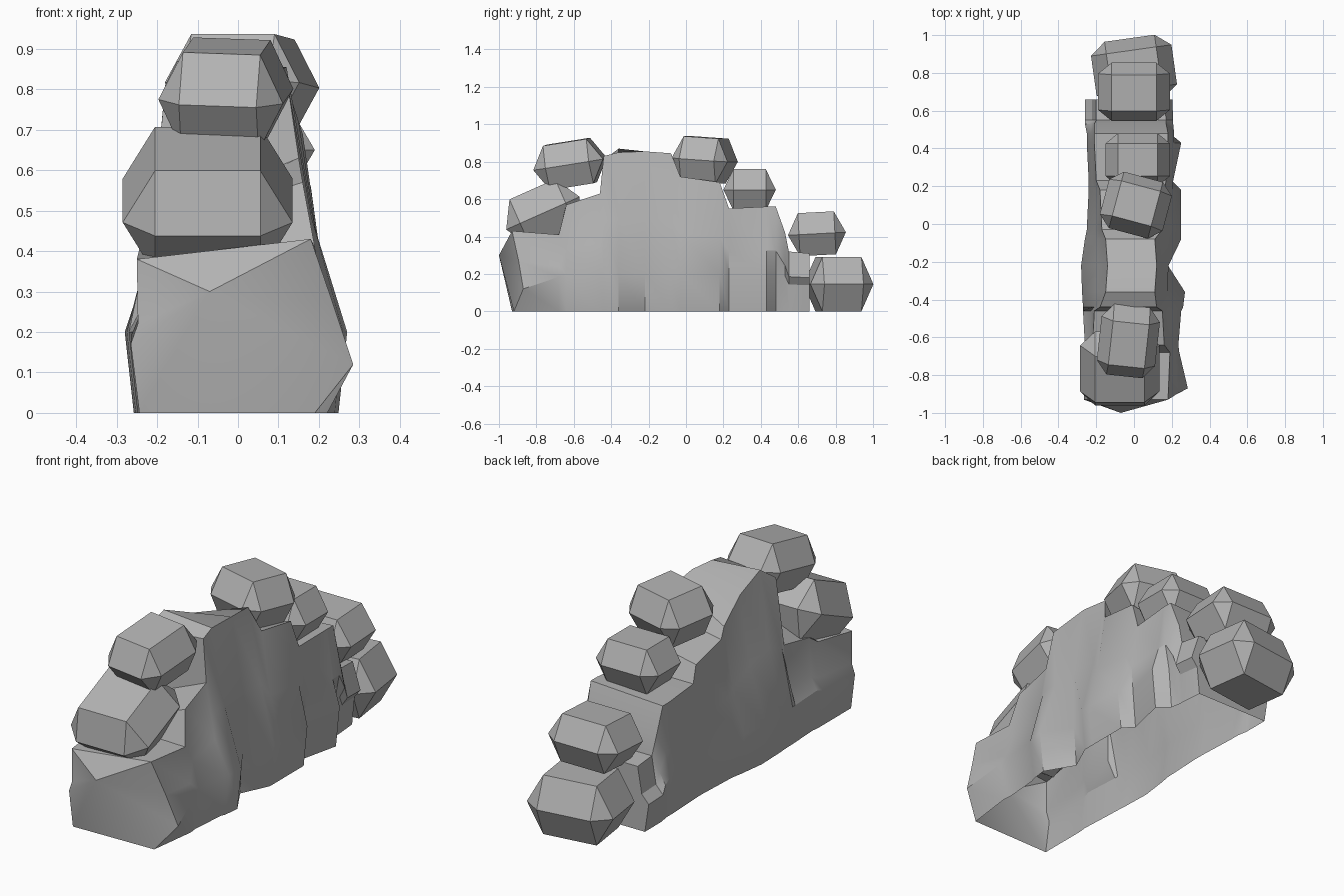
import bpy
import bmesh
import math
from mathutils import Euler, Vector

default_cube = bpy.data.objects.get("Cube")
if default_cube:
    bpy.data.objects.remove(default_cube, do_unlink=True)

# One plain stone colour
stone = bpy.data.materials.new("grey_stone")
stone.use_nodes = True
stone_colour = (0.45, 0.45, 0.45, 1)
stone.diffuse_color = stone_colour
stone.node_tree.nodes["Principled BSDF"].inputs["Base Color"].default_value = stone_colour


def finish(name, mesh_builder, angle):
    """Turn a bmesh into a named stone object with sharp edges kept."""
    bmesh.ops.recalc_face_normals(mesh_builder, faces=mesh_builder.faces)
    mesh = bpy.data.meshes.new(name)
    mesh_builder.to_mesh(mesh)
    mesh_builder.free()
    mesh.materials.append(stone)
    rock = bpy.data.objects.new(name, mesh)
    bpy.context.collection.objects.link(rock)
    bpy.ops.object.select_all(action="DESELECT")
    rock.select_set(True)
    bpy.context.view_layer.objects.active = rock
    bpy.ops.object.shade_smooth_by_angle(angle=math.radians(angle))


def boulder(name, centre, half_size, turn):
    """Faceted boulder: eight-sided belt between a top and a bottom square."""
    builder = bmesh.new()
    rotation = Euler([math.radians(a) for a in turn]).to_matrix()
    cap = 0.62
    for side in (-1, 1):
        for end in (-1, 1):
            corners = [(side, end * cap, 0), (side * cap, end, 0),
                       (side * cap, end * cap, 1), (side * cap, end * cap, -1)]
            for corner in corners:
                scaled = Vector([c * h for c, h in zip(corner, half_size)])
                builder.verts.new(rotation @ scaled + Vector(centre))
    bmesh.ops.convex_hull(builder, input=builder.verts)
    bmesh.ops.dissolve_limit(builder, angle_limit=math.radians(2),
                             verts=builder.verts, edges=builder.edges)
    finish(name, builder, 10)


def flank(y, height, bulge, crest):
    """One side of a slice, from the foot up to the crest edge."""
    outer = math.copysign(0.245, crest)
    return [(bulge * 0.92, y, 0), (bulge, y, min(0.2, height * 0.45)),
            ((outer + crest) / 2, y, height * 0.58), (crest, y, height)]


# Main ridge: depth, then height, side bulge and crest edge of left and right flanks
slices = [
    (-0.93, (0.38, -0.265, -0.25), (0.43, 0.27, 0.18)),
    (-0.68, (0.42, -0.265, -0.24), (0.41, 0.24, 0.19)),
    (-0.64, (0.45, -0.26, -0.22), (0.57, 0.235, 0.16)),
    (-0.46, (0.48, -0.27, -0.21), (0.63, 0.25, 0.15)),
    (-0.44, (0.81, -0.27, -0.18), (0.83, 0.26, 0.12)),
    (-0.36, (0.87, -0.275, -0.15), (0.85, 0.27, 0.11)),
    (-0.22, (0.80, -0.28, -0.14), (0.855, 0.18, 0.12)),
    (-0.08, (0.70, -0.26, -0.15), (0.845, 0.25, 0.11)),
    (-0.03, (0.66, -0.25, -0.17), (0.72, 0.25, 0.15)),
    (0.18, (0.62, -0.24, -0.18), (0.69, 0.25, 0.16)),
    (0.23, (0.55, -0.24, -0.20), (0.55, 0.20, 0.17)),
    (0.43, (0.54, -0.25, -0.21), (0.56, 0.25, 0.18)),
    (0.48, (0.54, -0.25, -0.21), (0.56, 0.19, 0.18)),
    (0.53, (0.41, -0.26, -0.21), (0.42, 0.18, 0.17)),
    (0.55, (0.32, -0.26, -0.20), (0.32, 0.18, 0.17)),
    (0.66, (0.31, -0.26, -0.20), (0.31, 0.17, 0.16)),
]
ridge = bmesh.new()
rings = []
for y, left, right in slices:
    outline = flank(y, *left) + flank(y, *right)[::-1]
    rings.append([ridge.verts.new(point) for point in outline])

# Walls and crest, hollow underneath, closed at the back
for near, far in zip(rings, rings[1:]):
    for i in range(len(near) - 1):
        ridge.faces.new((near[i], near[i + 1], far[i + 1], far[i]))
ridge.faces.new(rings[-1])

# Blunt nose closing the front, with its right corner cut back
front = rings[0]
front[-3].co = (0.235, -0.895, 0.27)
front[-2].co = (0.285, -0.87, 0.12)
front[-1].co = (0.19, -0.92, 0)
nose = ridge.verts.new((-0.07, -1.0, 0.3))
for i in range(len(front)):
    ridge.faces.new((front[i], front[(i + 1) % len(front)], nose))
finish("main_ridge", ridge, 30)

# Boulders stepping over the ridge from front to back
boulder("front_lower_boulder", (-0.075, -0.765, 0.525), (0.21, 0.215, 0.14), (24, 0, 0))
boulder("front_upper_boulder", (-0.03, -0.62, 0.788), (0.155, 0.19, 0.12), (9, 2, -6))
boulder("crest_boulder", (0.01, 0.10, 0.81), (0.172, 0.155, 0.12), (-4, 0, -15))
boulder("shelf_boulder", (0.02, 0.34, 0.65), (0.17, 0.14, 0.11), (0, 0, 0))
boulder("back_upper_boulder", (0.0, 0.70, 0.415), (0.19, 0.155, 0.115), (3, 0, 0))
boulder("back_lower_boulder", (0.0, 0.815, 0.145), (0.215, 0.17, 0.145), (0, 0, 8))
